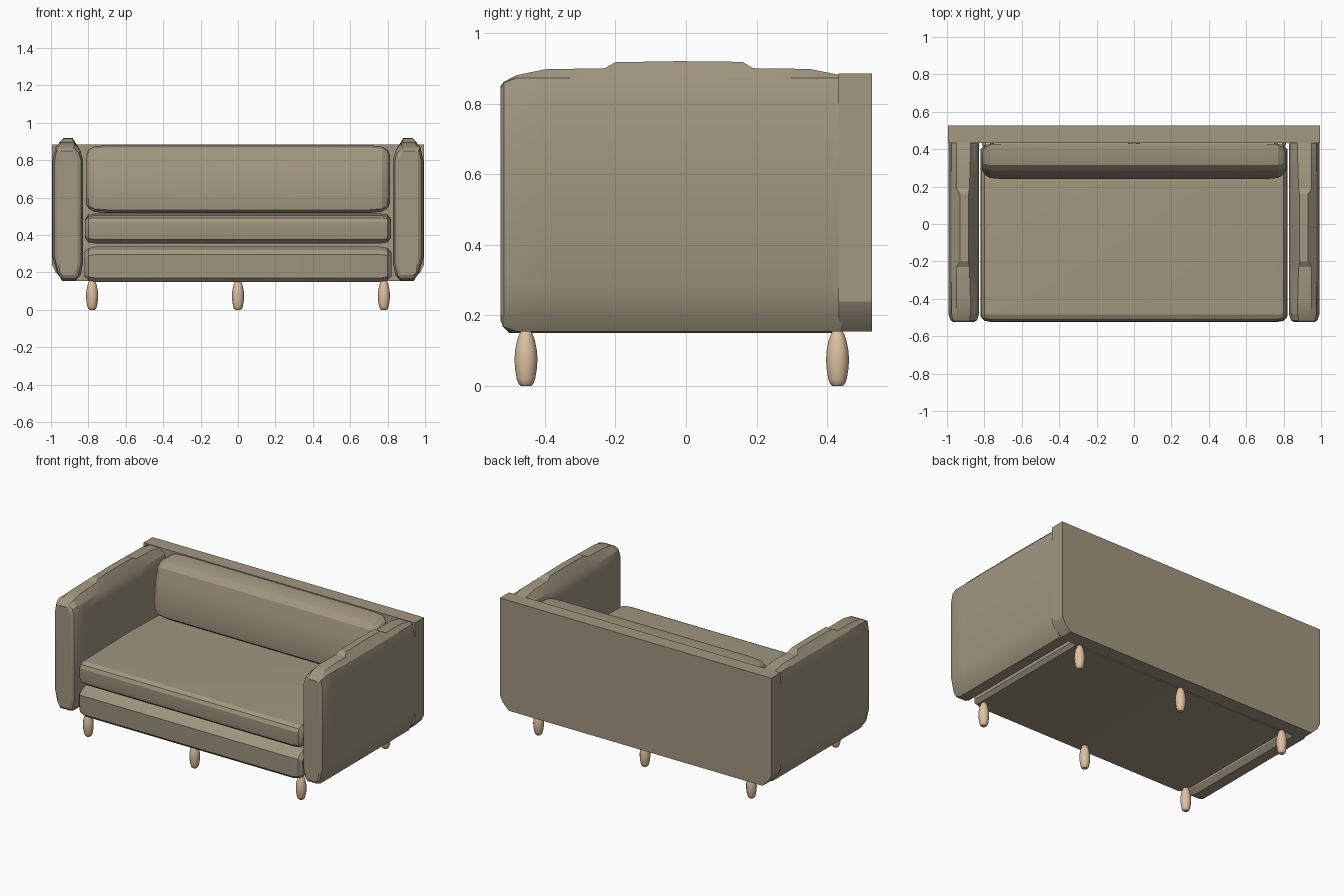
import bpy, bmesh, math

if "Cube" in bpy.data.objects:
    bpy.data.objects.remove(bpy.data.objects["Cube"])


def material(name, rgb):
    m = bpy.data.materials.new(name)
    m.diffuse_color = (*rgb, 1)
    m.use_nodes = True
    m.node_tree.nodes["Principled BSDF"].inputs["Base Color"].default_value = m.diffuse_color
    return m


FABRIC = material("taupe fabric", (0.36, 0.31, 0.22))
WOOD = material("pale wood", (0.72, 0.53, 0.36))


def loft(name, rings, mat, angle=20):
    """Skin a row of equal-length point rings and cap both ends."""
    bm = bmesh.new()
    rows = [[bm.verts.new(p) for p in ring] for ring in rings]
    n = len(rows[0])
    for a, b in zip(rows, rows[1:]):
        for i in range(n):
            j = (i + 1) % n
            bm.faces.new((a[i], a[j], b[j], b[i]))
    bm.faces.new(rows[0])
    bm.faces.new(rows[-1])
    bmesh.ops.recalc_face_normals(bm, faces=bm.faces)
    me = bpy.data.meshes.new(name)
    bm.to_mesh(me)
    bm.free()
    me.materials.append(mat)
    ob = bpy.data.objects.new(name, me)
    bpy.context.collection.objects.link(ob)
    bpy.ops.object.select_all(action='DESELECT')
    ob.select_set(True)
    bpy.context.view_layer.objects.active = ob
    bpy.ops.object.shade_smooth_by_angle(angle=math.radians(angle))
    return ob


def cushion(name, profile, ends):
    """Run a side profile (y, z) across x; ends = (x, inset) from middle out."""
    ys = [p[0] for p in profile]
    zs = [p[1] for p in profile]
    cy, cz = (min(ys) + max(ys)) / 2, (min(zs) + max(zs)) / 2
    hy, hz = max(ys) - cy, max(zs) - cz
    steps = [(-x, d) for x, d in reversed(ends)] + list(ends)
    rings = [[(x, cy + (y - cy) * (1 - d / hy), cz + (z - cz) * (1 - d / hz))
              for y, z in profile] for x, d in steps]
    return loft(name, rings, FABRIC)


# Upholstered base and seat cushion
cushion("base", [(-0.50, 0.15), (-0.52, 0.17), (-0.525, 0.295), (-0.505, 0.32),
                 (-0.46, 0.338), (0.43, 0.338), (0.43, 0.15)],
        [(0.76, 0), (0.80, 0.008), (0.82, 0.03)])
cushion("seat_cushion", [(-0.49, 0.355), (-0.515, 0.375), (-0.52, 0.40), (-0.52, 0.47),
                         (-0.51, 0.492), (-0.485, 0.505), (0.0, 0.515), (0.42, 0.505), (0.42, 0.355)],
        [(0.76, 0), (0.80, 0.006), (0.818, 0.03)])

# Leaning back cushion
cushion("back_cushion", [(0.27, 0.518), (0.248, 0.535), (0.24, 0.61), (0.262, 0.75),
                         (0.285, 0.835), (0.315, 0.868), (0.36, 0.88), (0.43, 0.88), (0.43, 0.518)],
        [(0.70, 0), (0.77, 0.006), (0.80, 0.025), (0.812, 0.05)])

# Back panel with cut lower corners
panel = [(-0.995, 0.885), (0.995, 0.885), (0.995, 0.24), (0.975, 0.20),
         (0.93, 0.155), (-0.93, 0.155), (-0.975, 0.20), (-0.995, 0.24)]
loft("back_panel", [[(x, y, z) for x, z in panel] for y in (0.432, 0.527)], FABRIC)

# Arms: faceted sections along the depth, with a raised middle on top
# Each station: y, top height, top inner x, top outer x, side inset
STATIONS = [(-0.525, 0.850, 0.882, 0.945, 0.030), (-0.515, 0.862, 0.88, 0.95, 0.012),
            (-0.48, 0.880, 0.875, 0.95, 0.0), (-0.40, 0.897, 0.875, 0.95, 0.0),
            (-0.23, 0.900, 0.88, 0.95, 0.0), (-0.20, 0.917, 0.885, 0.93, 0.0),
            (-0.02, 0.920, 0.885, 0.93, 0.0), (0.16, 0.918, 0.885, 0.93, 0.0),
            (0.19, 0.900, 0.88, 0.95, 0.0), (0.35, 0.898, 0.875, 0.95, 0.0),
            (0.44, 0.880, 0.875, 0.95, 0.0)]
for side, label in ((-1, "left"), (1, "right")):
    rings = []
    for y, top, xi, xo, d in STATIONS:
        low = 0.155 + d
        section = [(xi, top), (xo, top), (0.975 - d * 0.5, 0.872 - d), (0.993 - d, 0.79),
                   (0.993 - d, 0.285), (0.968 - d * 0.5, 0.20), (0.94, low), (0.87, low),
                   (0.842 + d, 0.185), (0.828 + d, 0.25), (0.828 + d, 0.80), (0.842 + d, 0.85 - d * 0.5)]
        rings.append([(side * x, y, z) for x, z in section])
    loft(label + "_arm", rings, FABRIC)

# Turned barrel legs
LEG = [(0.0, 0.014), (0.006, 0.021), (0.02, 0.026), (0.05, 0.031), (0.075, 0.0325),
       (0.10, 0.031), (0.13, 0.025), (0.147, 0.019), (0.156, 0.014)]
for row, y in (("front", -0.453), ("back", 0.429)):
    for col, x in (("left", -0.78), ("middle", 0.0), ("right", 0.78)):
        loft(f"{row}_{col}_leg",
             [[(x + r * math.cos(a * math.pi / 6), y + r * math.sin(a * math.pi / 6), z)
               for a in range(12)] for z, r in LEG], WOOD, 35)
